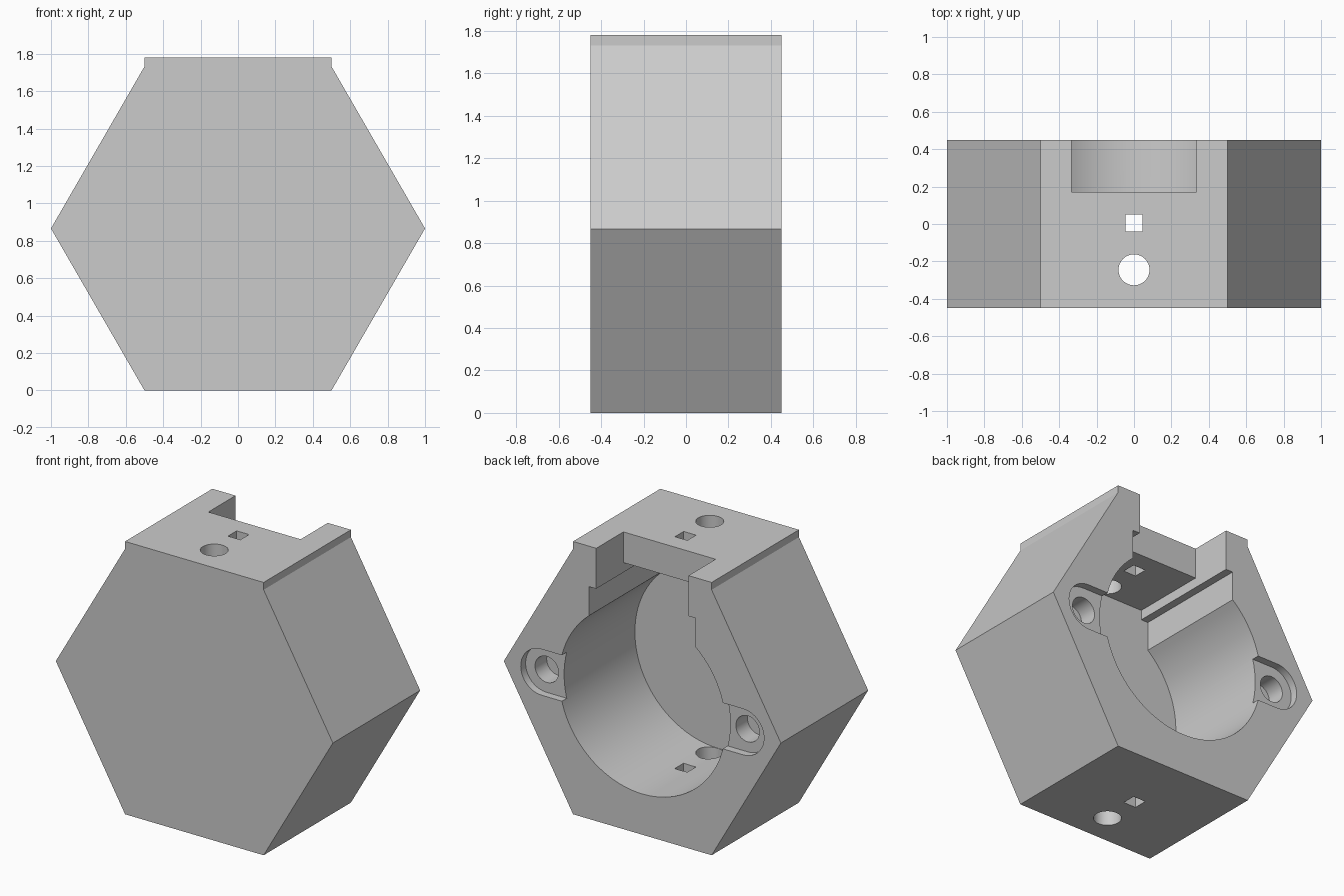
import bpy, bmesh
from math import pi, sin, cos, asin, radians
from mathutils import Vector

if "Cube" in bpy.data.objects:
    bpy.data.objects.remove(bpy.data.objects["Cube"], do_unlink=True)

MID = 3 ** 0.5 / 2      # height of the hexagon centre
BACK = 0.45             # half depth of the body
TOP = 1.78

grey = bpy.data.materials.new("plain grey")
grey.use_nodes = True
grey.diffuse_color = (0.6, 0.6, 0.6, 1)
grey.node_tree.nodes["Principled BSDF"].inputs["Base Color"].default_value = grey.diffuse_color


def arc(cx, cy, r, start, end, n):
    """Points on an arc, both ends included."""
    steps = [start + (end - start) * i / n for i in range(n + 1)]
    return [(cx + r * cos(a), cy + r * sin(a)) for a in steps]


def prism(name, profile, low, high, axis="y"):
    """Extrude a 2D profile along y (profile in x, z) or along z (profile in x, y)."""
    bm = bmesh.new()
    place = (lambda u, v: (u, low, v)) if axis == "y" else (lambda u, v: (u, v, low))
    face = bm.faces.new([bm.verts.new(place(u, v)) for u, v in profile])
    grown = bmesh.ops.extrude_face_region(bm, geom=[face])["geom"]
    push = Vector((0, high - low, 0)) if axis == "y" else Vector((0, 0, high - low))
    bmesh.ops.translate(bm, vec=push, verts=[g for g in grown if isinstance(g, bmesh.types.BMVert)])
    bmesh.ops.recalc_face_normals(bm, faces=bm.faces)
    mesh = bpy.data.meshes.new(name)
    bm.to_mesh(mesh)
    bm.free()
    mesh.materials.append(grey)
    obj = bpy.data.objects.new(name, mesh)
    bpy.context.collection.objects.link(obj)
    return obj


def rect(x, v0, v1):
    return [(-x, v0), (x, v0), (x, v1), (-x, v1)]


def circle(cx, cy, r):
    return arc(cx, cy, r, 0, 2 * pi, 32)[:-1]


# Hexagonal body with a raised flat top
half = [(0.5, 0), (1, MID), (0.5, 2 * MID), (0.5, TOP)]
body = prism("hexagonal_housing", half + [(-x, z) for x, z in reversed(half)], -BACK, BACK)

# Round bore joined to a stepped slot above it
BORE, WIDE, NARROW = 0.6, 0.384, 0.333
edge = asin(WIDE / BORE)
step = [(WIDE, 1.516), (NARROW, 1.516), (NARROW, 1.58)]
bore = arc(0, MID, BORE, pi / 2 + edge, 5 * pi / 2 - edge, 72)
cavity = bore + step + [(-x, z) for x, z in reversed(step)]
cutters = [
    prism("bore_cutter", cavity, -0.33, 0.6),
    prism("top_notch_cutter", rect(NARROW, 1.55, 2), 0.17, 0.6),
    # Round and square holes through the top and bottom walls
    prism("round_hole_cutter", circle(0, -0.245, 0.083), -0.2, 2, "z"),
    prism("square_hole_cutter", rect(0.045, -0.04, 0.05), -0.2, 2, "z"),
]

# Rounded ear recesses with blind screw holes on both sides of the bore
for side in (1, -1):
    ear = [(0.5, MID - 0.15)] + arc(0.728, MID, 0.15, -pi / 2, pi / 2, 20) + [(0.5, MID + 0.15)]
    ear = [(side * x, z) for x, z in ear]
    cutters.append(prism("ear_recess_cutter", ear, BACK - 0.05, 0.6))
    cutters.append(prism("screw_hole_cutter", circle(side * 0.725, MID, 0.085), 0.28, 0.6))

# Cut everything, then drop the cutters
bpy.context.view_layer.objects.active = body
for cutter in cutters:
    cutter.hide_render = True
    mod = body.modifiers.new("cut", "BOOLEAN")
    mod.operation, mod.solver, mod.object = "DIFFERENCE", "EXACT", cutter
    bpy.ops.object.modifier_apply(modifier=mod.name)
    bpy.data.objects.remove(cutter, do_unlink=True)

# Smooth the bores, keep the edges crisp
bpy.ops.object.select_all(action="DESELECT")
body.select_set(True)
bpy.ops.object.shade_smooth_by_angle(angle=radians(25))
